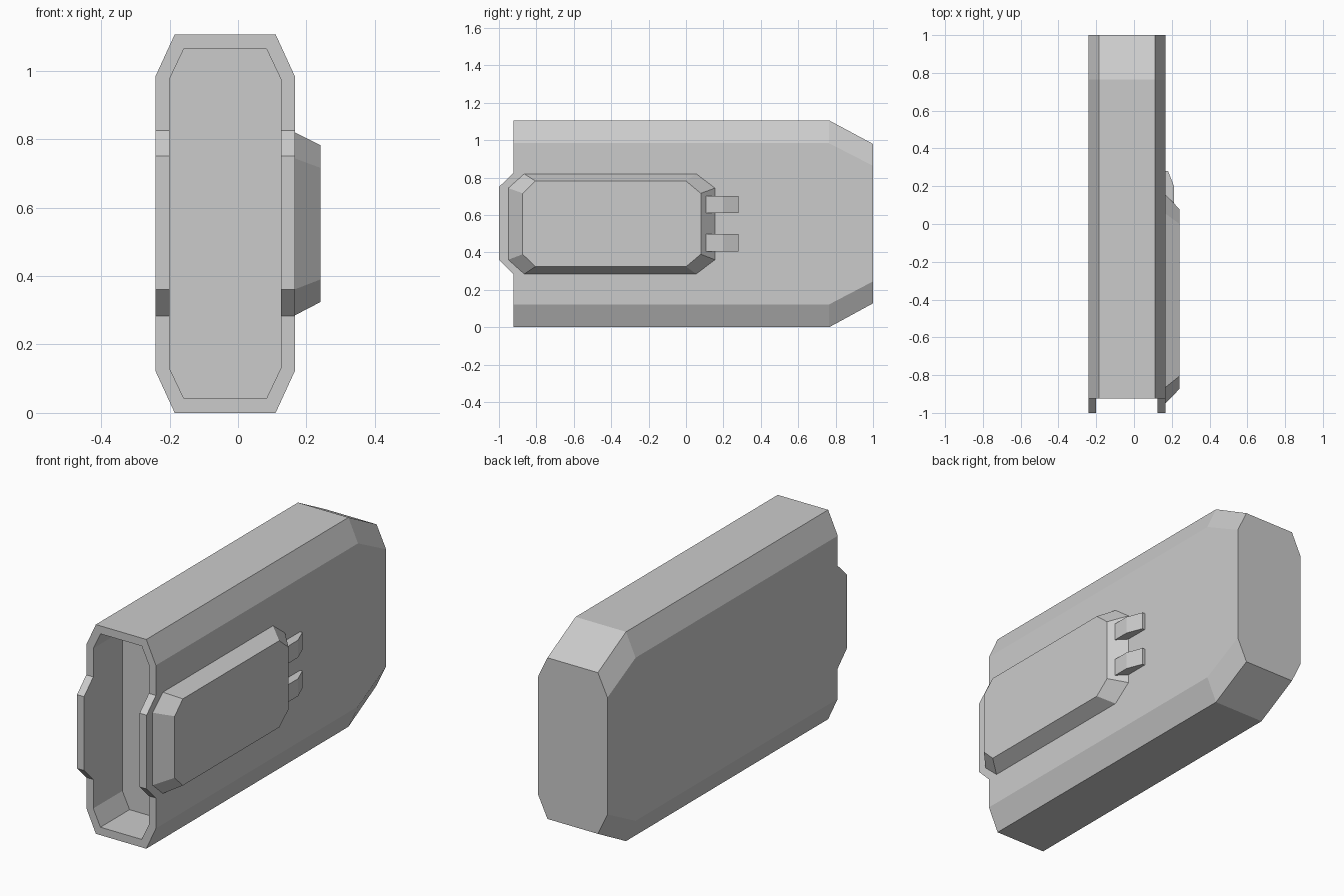
import bpy, bmesh

if "Cube" in bpy.data.objects:
    bpy.data.objects.remove(bpy.data.objects["Cube"])


def loft(name, rings):
    """Skin a list of equal-length rings of 3D points and cap both ends."""
    bm = bmesh.new()
    loops = [[bm.verts.new(p) for p in ring] for ring in rings]
    n = len(loops[0])
    for a, b in zip(loops, loops[1:]):
        for i in range(n):
            j = (i + 1) % n
            bm.faces.new((a[i], a[j], b[j], b[i]))
    bm.faces.new(loops[0])
    bm.faces.new(loops[-1])
    bmesh.ops.recalc_face_normals(bm, faces=bm.faces[:])
    mesh = bpy.data.meshes.new(name)
    bm.to_mesh(mesh)
    bm.free()
    obj = bpy.data.objects.new(name, mesh)
    bpy.context.collection.objects.link(obj)
    return obj


def octagon(u0, u1, v0, v1, cu0, cu1, cv):
    """Chamfered rectangle; cu0/cu1 are the chamfers at the low/high u ends."""
    return [(u0 + cu0, v0), (u1 - cu1, v0), (u1, v0 + cv), (u1, v1 - cv),
            (u1 - cu1, v1), (u0 + cu0, v1), (u0, v1 - cv), (u0, v0 + cv)]


def at_y(points, y):
    return [(x, y, z) for x, z in points]


def at_x(points, x):
    return [(x, y, z) for y, z in points]


# Hollow-fronted casing with a tapered rear end
outer = octagon(-0.241, 0.166, 0.0, 1.106, 0.056, 0.056, 0.122)
rear = octagon(-0.241, 0.166, 0.128, 0.98, 0.056, 0.056, 0.117)
inner = octagon(-0.2, 0.125, 0.042, 1.064, 0.042, 0.042, 0.088)
loft("casing", [at_y(rear, 1.0), at_y(outer, 0.765), at_y(outer, -0.923),
                at_y(inner, -0.923), at_y(inner, -0.68)])

# Tabs projecting from both side walls at the opening
tab = [(-0.923, 0.283), (-1.0, 0.36), (-1.0, 0.75), (-0.923, 0.825)]
for side, x0, x1 in (("left", -0.241, -0.2), ("right", 0.125, 0.166)):
    loft(side + "_tab", [at_x(tab, x0), at_x(tab, x1)])

# Raised bevelled plate on the right side
base = octagon(-0.95, 0.155, 0.285, 0.82, 0.085, 0.1, 0.076)
top = octagon(-0.873, 0.079, 0.324, 0.782, 0.068, 0.079, 0.066)
loft("side_plate", [at_x(base, 0.166), at_x(top, 0.241)])

# Two wedge clips behind the plate
clip = [(0.166, 0.105), (0.213, 0.105), (0.213, 0.197), (0.18, 0.281), (0.166, 0.281)]
for name, z0, z1 in (("lower_clip", 0.406, 0.498), ("upper_clip", 0.61, 0.702)):
    loft(name, [[(x, y, z) for x, y in clip] for z in (z0, z1)])
